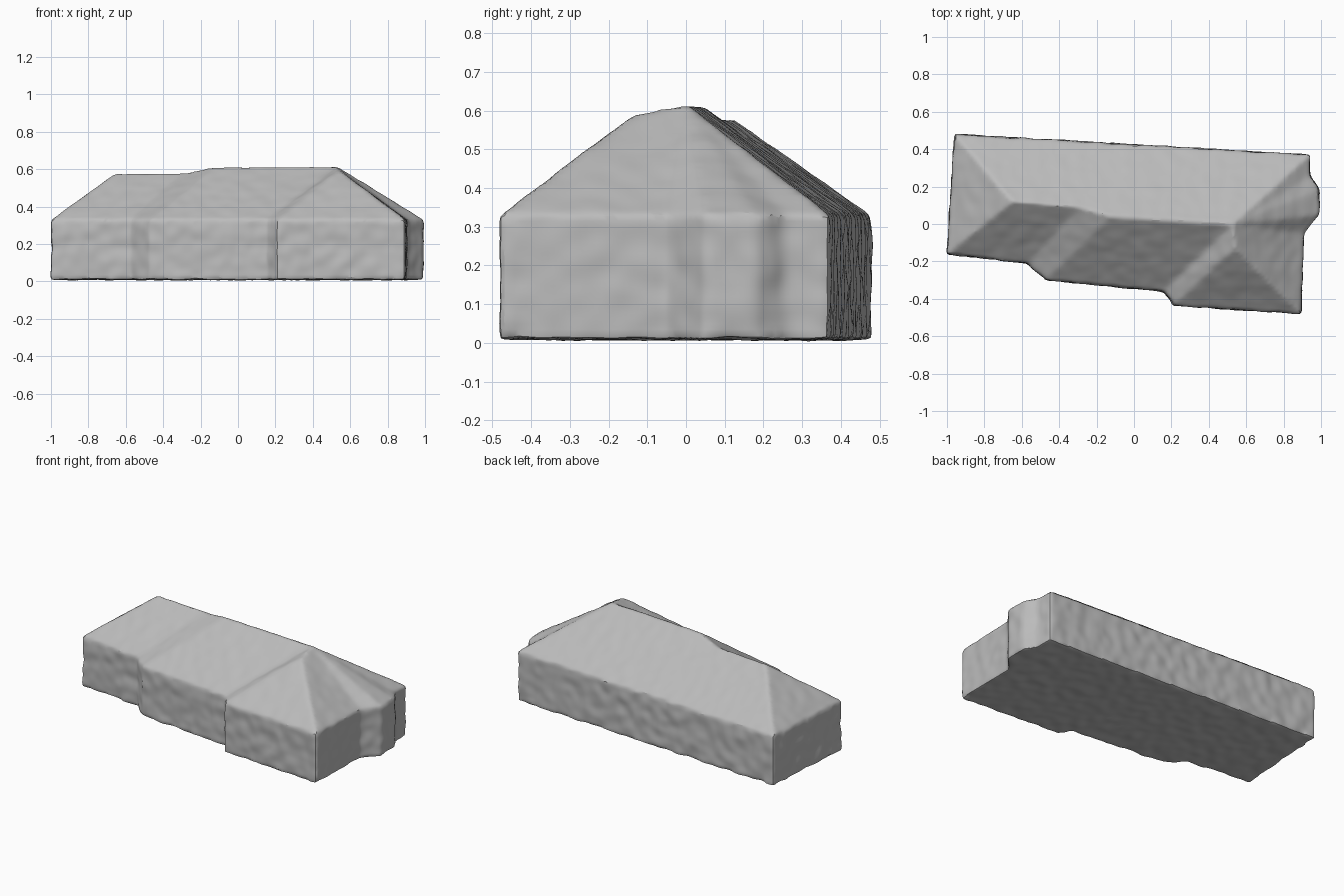
import bpy, bmesh
from mathutils import Vector, noise

cube = bpy.data.objects.get("Cube")
if cube:
    bpy.data.objects.remove(cube, do_unlink=True)

# One plain grey for the whole building
grey = bpy.data.materials.new("plain grey")
grey.use_nodes = True
colour = (0.5, 0.5, 0.5, 1)
grey.diffuse_color = colour
bsdf = next(n for n in grey.node_tree.nodes if n.type == "BSDF_PRINCIPLED")
bsdf.inputs["Base Color"].default_value = colour
bsdf.inputs["Roughness"].default_value = 0.8

FLOOR, EAVE = 0.01, 0.33

# Footprint corners, in order around the stepped plan
plan = {
    "back_left": (-0.96, 0.48), "end_left": (-1.0, -0.16),
    "step_a": (-0.57, -0.21), "step_b": (-0.47, -0.30),
    "step_c": (0.16, -0.36), "step_d": (0.21, -0.435),
    "front_right": (0.895, -0.48), "bay_a": (0.905, -0.05),
    "bay_b": (0.99, 0.05), "bay_c": (0.99, 0.18),
    "bay_d": (0.94, 0.26), "back_right": (0.94, 0.37),
}
# Ridge points
ridge = {
    "low_start": (-0.65, 0.12, 0.58), "low_end": (-0.29, 0.09, 0.58),
    "high_start": (-0.12, 0.04, 0.615), "high_end": (0.53, 0.0, 0.615),
    "wing_tip": (0.54, -0.13, 0.595),
}
# Roof slopes, hips and valleys
slopes = [
    "low_start back_left end_left",
    "low_start end_left step_a low_end",
    "low_end step_a step_b high_start",
    "high_start step_b step_c high_end",
    "high_end step_c step_d wing_tip",
    "wing_tip step_d front_right",
    "wing_tip front_right bay_a high_end",
    "high_end bay_a bay_b", "high_end bay_b bay_c",
    "high_end bay_c bay_d", "high_end bay_d back_right",
    "low_start low_end high_start high_end back_right back_left",
]

bm = bmesh.new()
top = {k: bm.verts.new((x, y, EAVE)) for k, (x, y) in plan.items()}
base = {k: bm.verts.new((x, y, FLOOR)) for k, (x, y) in plan.items()}
top.update({k: bm.verts.new(p) for k, p in ridge.items()})
for slope in slopes:
    bm.faces.new([top[k] for k in slope.split()])

# Walls and floor
names = list(plan)
for a, b in zip(names, names[1:] + names[:1]):
    bm.faces.new((top[a], base[a], base[b], top[b]))
bm.faces.new([base[k] for k in names])
bmesh.ops.triangulate(bm, faces=bm.faces[:])
bmesh.ops.recalc_face_normals(bm, faces=bm.faces[:])
mesh = bpy.data.meshes.new("building")
bm.to_mesh(mesh)
bm.free()
building = bpy.data.objects.new("building", mesh)
bpy.context.collection.objects.link(building)

# Even dense surface with softened corners
remesh = building.modifiers.new("Remesh", "REMESH")
remesh.mode = "VOXEL"
remesh.voxel_size = 0.014
soften = building.modifiers.new("Soften", "SMOOTH")
soften.iterations = 3
depsgraph = bpy.context.evaluated_depsgraph_get()
dense = bpy.data.meshes.new_from_object(building.evaluated_get(depsgraph))
building.modifiers.clear()
building.data = dense

# Gentle unevenness, stronger on the walls than the roof
normals = [v.normal.copy() for v in dense.vertices]
for v, n in zip(dense.vertices, normals):
    amount = 0.007 if v.co.z < EAVE else 0.003
    v.co += n * amount * noise.noise(v.co * 14)
    v.co.z = max(v.co.z, 0)

dense.materials.clear()
dense.materials.append(grey)
bpy.ops.object.select_all(action="DESELECT")
building.select_set(True)
bpy.context.view_layer.objects.active = building
bpy.ops.object.shade_smooth_by_angle()
